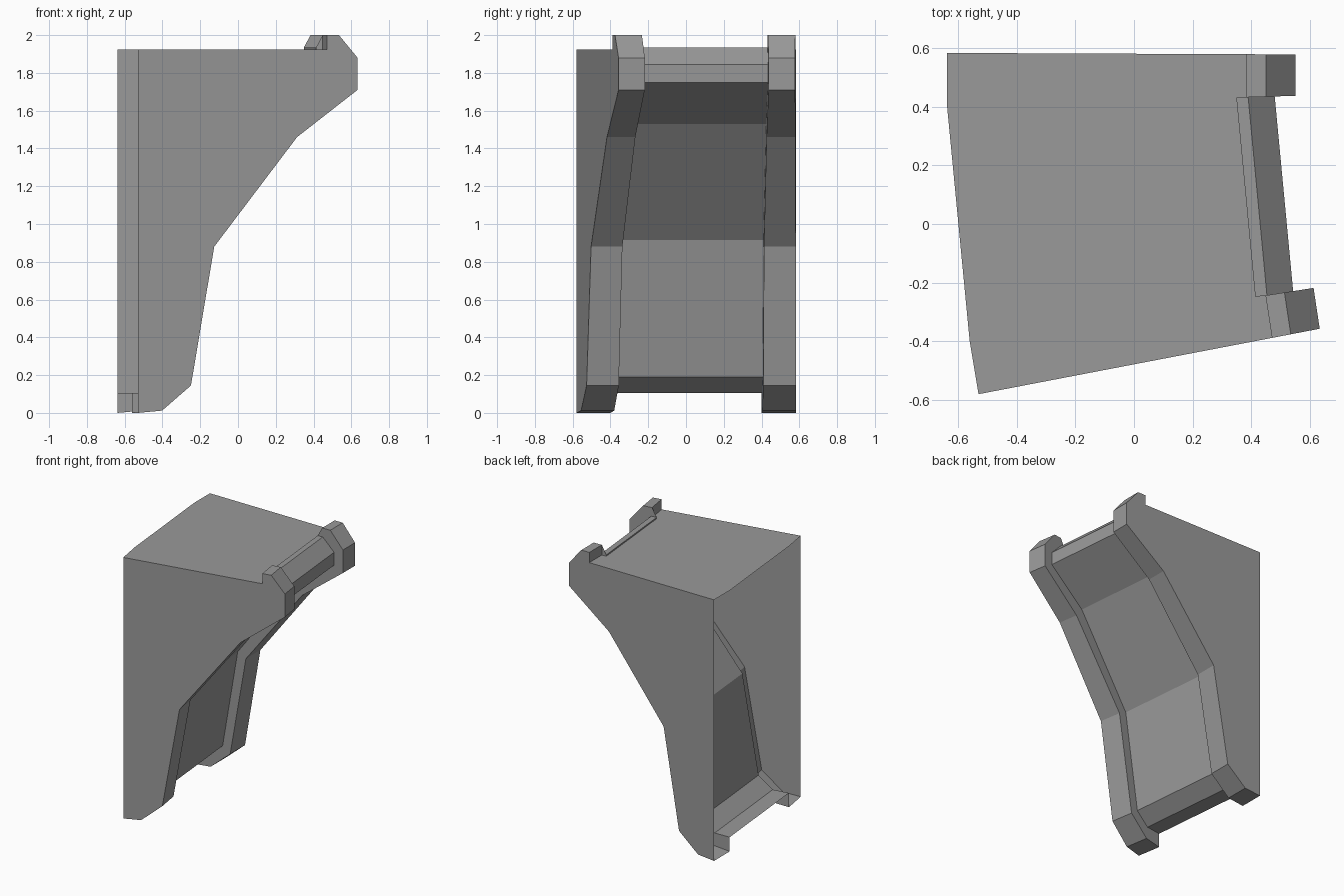
import bpy
import bmesh
from mathutils import Vector

cube = bpy.data.objects.get("Cube")
if cube:
    bpy.data.objects.remove(cube)

grey = bpy.data.materials.new("stone_grey")
grey.use_nodes = True
colour = (0.32, 0.32, 0.32, 1)
grey.diffuse_color = colour
grey.node_tree.nodes["Principled BSDF"].inputs["Base Color"].default_value = colour

# Profiles as (distance from the open end, height)
LENGTH, LID_Z = 1.18, 1.925
RAIL = [(0, 0), (0.13, 0.012), (0.285, 0.145), (0.41, 0.88), (0.855, 1.46),
        (1.18, 1.71), (1.18, 1.88), (1.08, 2.0), (1.015, 2.0), (1.015, LID_Z)]
STRIP = [(0, 0.105), (0.12, 0.105), (0.225, 0.19), (0.345, 0.915), (0.80, 1.53),
         (1.11, 1.75), (1.11, 1.845), (1.02, 1.935), (0.98, 1.935), (0.98, LID_Z)]

# Plan lines that the profiles run along: start and end of each
FRONT_OUT = (Vector((-0.53, -0.58)), Vector((0.633, -0.357)))
FRONT_IN = (Vector((-0.56, -0.40)), Vector((0.612, -0.218)))
BACK_IN = (Vector((-0.637, 0.40)), Vector((0.55, 0.437)))
BACK_OUT = (Vector((-0.637, 0.583)), Vector((0.55, 0.578)))


def place(line, point):
    u, z = point
    x, y = line[0].lerp(line[1], u / LENGTH)
    return (x, y, z)


def loft(line_a, prof_a, line_b, prof_b):
    """Quads joining two placed profiles point by point."""
    a = [place(line_a, p) for p in prof_a]
    b = [place(line_b, p) for p in prof_b]
    return [(a[i], b[i], b[i + 1], a[i + 1]) for i in range(len(a) - 1)]


def build(name, polygons):
    bm = bmesh.new()
    for poly in polygons:
        bm.faces.new([bm.verts.new(co) for co in poly])
    bmesh.ops.remove_doubles(bm, verts=bm.verts, dist=0.0005)
    mesh = bpy.data.meshes.new(name)
    bm.to_mesh(mesh)
    bm.free()
    mesh.materials.append(grey)
    obj = bpy.data.objects.new(name, mesh)
    bpy.context.collection.objects.link(obj)


# Side panels
side = RAIL + [(0, LID_Z)]
build("front_side_panel", [[place(FRONT_OUT, p) for p in side]])
build("back_side_panel", [[place(BACK_OUT, p) for p in reversed(side)]])

# Raised rails: outer band plus the wall stepping in to the strip
build("front_rail", loft(FRONT_OUT, RAIL, FRONT_IN, RAIL)
      + loft(FRONT_IN, RAIL, FRONT_IN, STRIP))
build("back_rail", loft(BACK_IN, RAIL, BACK_OUT, RAIL)
      + loft(BACK_IN, STRIP, BACK_IN, RAIL))

# Recessed strip between the rails
build("recessed_strip", loft(FRONT_IN, STRIP, BACK_IN, STRIP))

# Flat top, notched around the strip
rail_end, strip_end, start = RAIL[-1], STRIP[-1], (0, LID_Z)
build("top_slab", [[place(line, p) for line, p in (
    (FRONT_OUT, start), (FRONT_OUT, rail_end), (FRONT_IN, rail_end),
    (FRONT_IN, strip_end), (BACK_IN, strip_end), (BACK_IN, rail_end),
    (BACK_OUT, rail_end), (BACK_OUT, start), (BACK_IN, start), (FRONT_IN, start))]])
